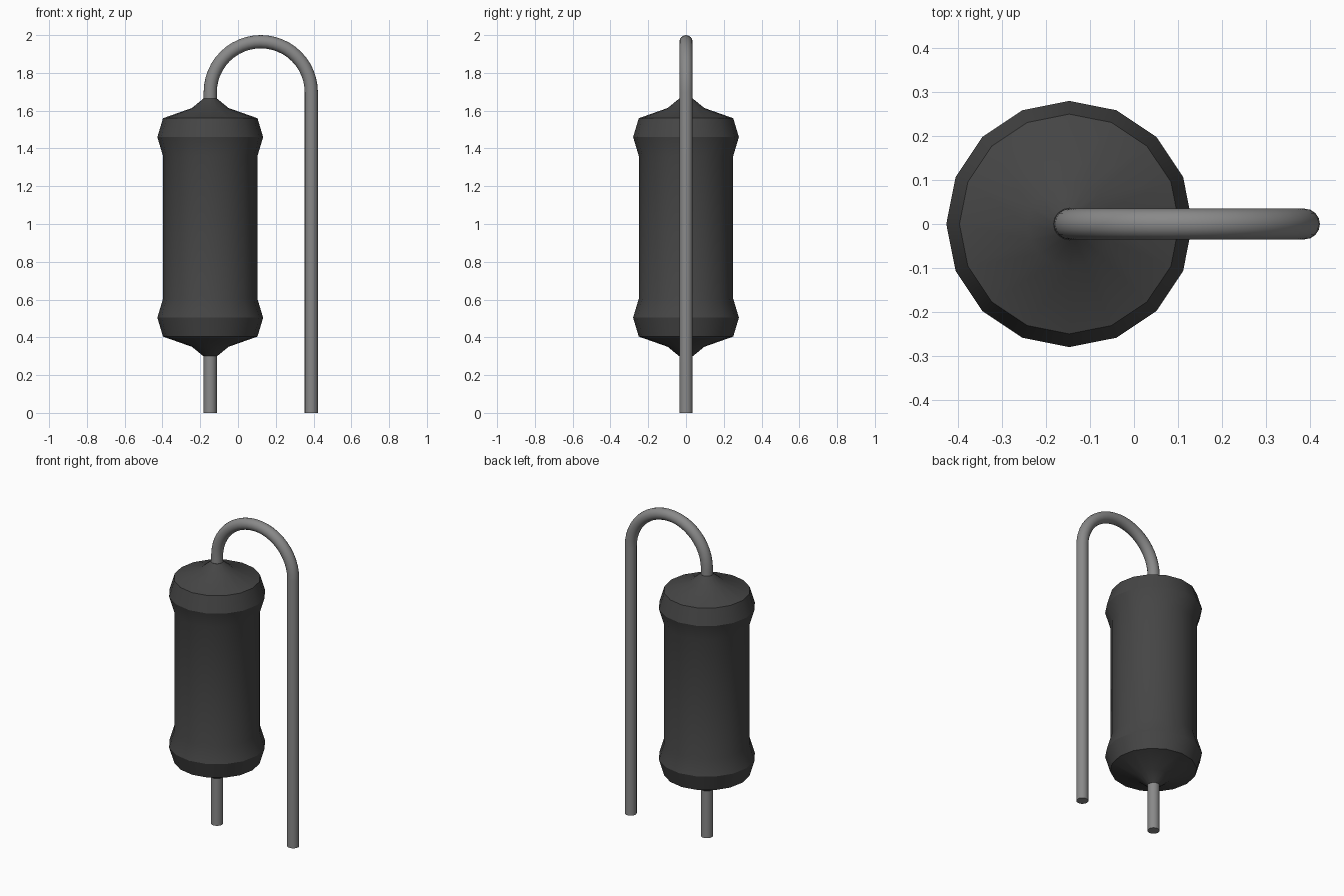
import bpy, bmesh, math
from mathutils import Vector

cube = bpy.data.objects.get("Cube")
if cube:
    bpy.data.objects.remove(cube, do_unlink=True)

AXIS_X = -0.147      # body axis
LEG_X = 0.388        # axis of the long return lead
WIRE_R = 0.035


def material(name, grey):
    mat = bpy.data.materials.new(name)
    mat.use_nodes = True
    colour = (grey, grey, grey, 1.0)
    mat.diffuse_color = colour
    mat.node_tree.nodes["Principled BSDF"].inputs["Base Color"].default_value = colour
    return mat


def skin_rings(name, rings, mat):
    """Join rings of points into a capped tube, smooth with sharp creases."""
    bm = bmesh.new()
    loops = [[bm.verts.new(p) for p in ring] for ring in rings]
    n = len(loops[0])
    for low, high in zip(loops, loops[1:]):
        for i in range(n):
            j = (i + 1) % n
            bm.faces.new((low[i], low[j], high[j], high[i]))
    bm.faces.new(loops[0][::-1])
    bm.faces.new(loops[-1])
    bmesh.ops.recalc_face_normals(bm, faces=bm.faces[:])
    mesh = bpy.data.meshes.new(name)
    bm.to_mesh(mesh)
    bm.free()
    mesh.materials.append(mat)
    obj = bpy.data.objects.new(name, mesh)
    bpy.context.collection.objects.link(obj)
    bpy.ops.object.select_all(action='DESELECT')
    obj.select_set(True)
    bpy.context.view_layer.objects.active = obj
    bpy.ops.object.shade_smooth_by_angle(angle=math.radians(30))
    return obj


def circle(centre, radius, u, v, sides=16):
    angles = [2 * math.pi * i / sides for i in range(sides)]
    return [centre + radius * (math.cos(a) * u + math.sin(a) * v) for a in angles]


X, Y = Vector((1, 0, 0)), Vector((0, 1, 0))
body_grey = material("dark grey coating", 0.06)
wire_grey = material("grey metal", 0.25)

# Body: half profile (radius, height above the middle), mirrored top to bottom
MID_Z = 0.982
half = [(0.25, 0.378), (0.28, 0.478), (0.25, 0.578), (0.097, 0.632), (0.036, 0.682)]
profile = [(r, MID_Z - h) for r, h in reversed(half)] + [(r, MID_Z + h) for r, h in half]
skin_rings("resistor_body",
           [circle(Vector((AXIS_X, 0, z)), r, X, Y) for r, z in profile], body_grey)

# Short straight lead below the body
skin_rings("lower_lead",
           [circle(Vector((AXIS_X, 0, z)), WIRE_R, X, Y) for z in (0.0, 0.33)], wire_grey)

# Upper lead: rises from the body, bends over in a half circle, runs to the base
bend_x, bend_r = (AXIS_X + LEG_X) / 2, (LEG_X - AXIS_X) / 2
bend_z = 2.0 - WIRE_R - bend_r
STEPS = 24
rings = [circle(Vector((AXIS_X, 0, 1.63)), WIRE_R, X, Y)]
for i in range(STEPS + 1):
    a = math.pi * i / STEPS
    outward = Vector((-math.cos(a), 0, math.sin(a)))
    rings.append(circle(Vector((bend_x, 0, bend_z)) + bend_r * outward, WIRE_R, -outward, Y))
rings.append(circle(Vector((LEG_X, 0, 0)), WIRE_R, -X, Y))
skin_rings("upper_lead", rings, wire_grey)
